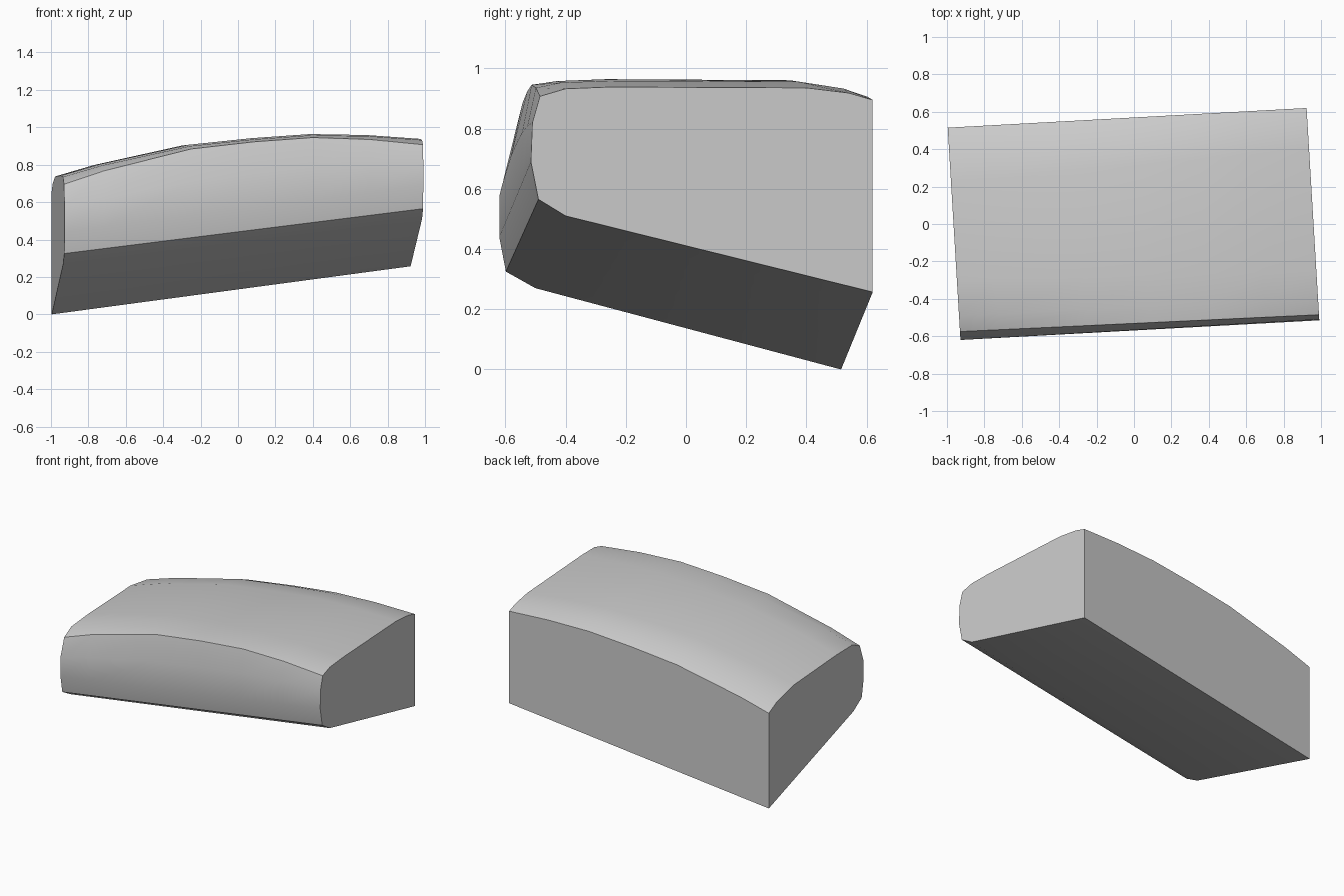
import bpy
import bmesh
import math

cube = bpy.data.objects.get("Cube")
if cube:
    bpy.data.objects.remove(cube, do_unlink=True)

# One plain stone colour
stone = bpy.data.materials.new("light_grey_stone")
grey = (0.6, 0.6, 0.6, 1.0)
stone.diffuse_color = grey
stone.use_nodes = True
bsdf = stone.node_tree.nodes["Principled BSDF"]
bsdf.inputs["Base Color"].default_value = grey
bsdf.inputs["Roughness"].default_value = 0.8

# End outlines as (y, z): back foot, back top, top, front roll, underside
left_end = [(0.62, 0.257), (0.62, 0.895), (0.54, 0.918), (0.4, 0.935),
            (-0.25, 0.938), (-0.4, 0.932), (-0.485, 0.907), (-0.51, 0.82),
            (-0.515, 0.69), (-0.49, 0.565), (-0.4, 0.51)]
right_end = [(0.515, 0.0), (0.515, 0.66), (0.42, 0.7), (0.22, 0.737),
             (-0.3, 0.742), (-0.49, 0.735), (-0.575, 0.695), (-0.62, 0.575),
             (-0.62, 0.44), (-0.598, 0.325), (-0.5, 0.27)]
# How strongly each outline point follows the arch
follow = [0, 0.9, 0.95, 1, 1, 1, 1.2, 0.5, 0, 0, 0]
# Stations along the length: (fraction, arch height)
stations = [(0, 0), (0.15, 0.05), (0.307, 0.086), (0.47, 0.096),
            (0.646, 0.095), (0.89, 0.04), (1, 0)]


def make_ring(bm, t, arch):
    ring = []
    for (ya, za), (yb, zb), w in zip(left_end, right_end, follow):
        y = ya + (yb - ya) * t
        z = za + (zb - za) * t + arch * w
        skew = 0.06 * (y + 0.55)
        ring.append(bm.verts.new((0.993 - 1.925 * t - skew, y, z)))
    return ring


# Arched block lofted between the two ends
bm = bmesh.new()
rings = [make_ring(bm, t, arch) for t, arch in stations]
count = len(follow)
for a, b in zip(rings, rings[1:]):
    for i in range(count):
        j = (i + 1) % count
        bm.faces.new((a[i], a[j], b[j], b[i]))
bm.faces.new(rings[0])
bm.faces.new(rings[-1])
bmesh.ops.recalc_face_normals(bm, faces=bm.faces)

mesh = bpy.data.meshes.new("arched_block")
bm.to_mesh(mesh)
bm.free()
mesh.materials.append(stone)
block = bpy.data.objects.new("arched_block", mesh)
bpy.context.collection.objects.link(block)

# Smooth rolls, sharp ends and folds
bpy.ops.object.select_all(action="DESELECT")
block.select_set(True)
bpy.context.view_layer.objects.active = block
bpy.ops.object.shade_smooth_by_angle(angle=math.radians(40))
